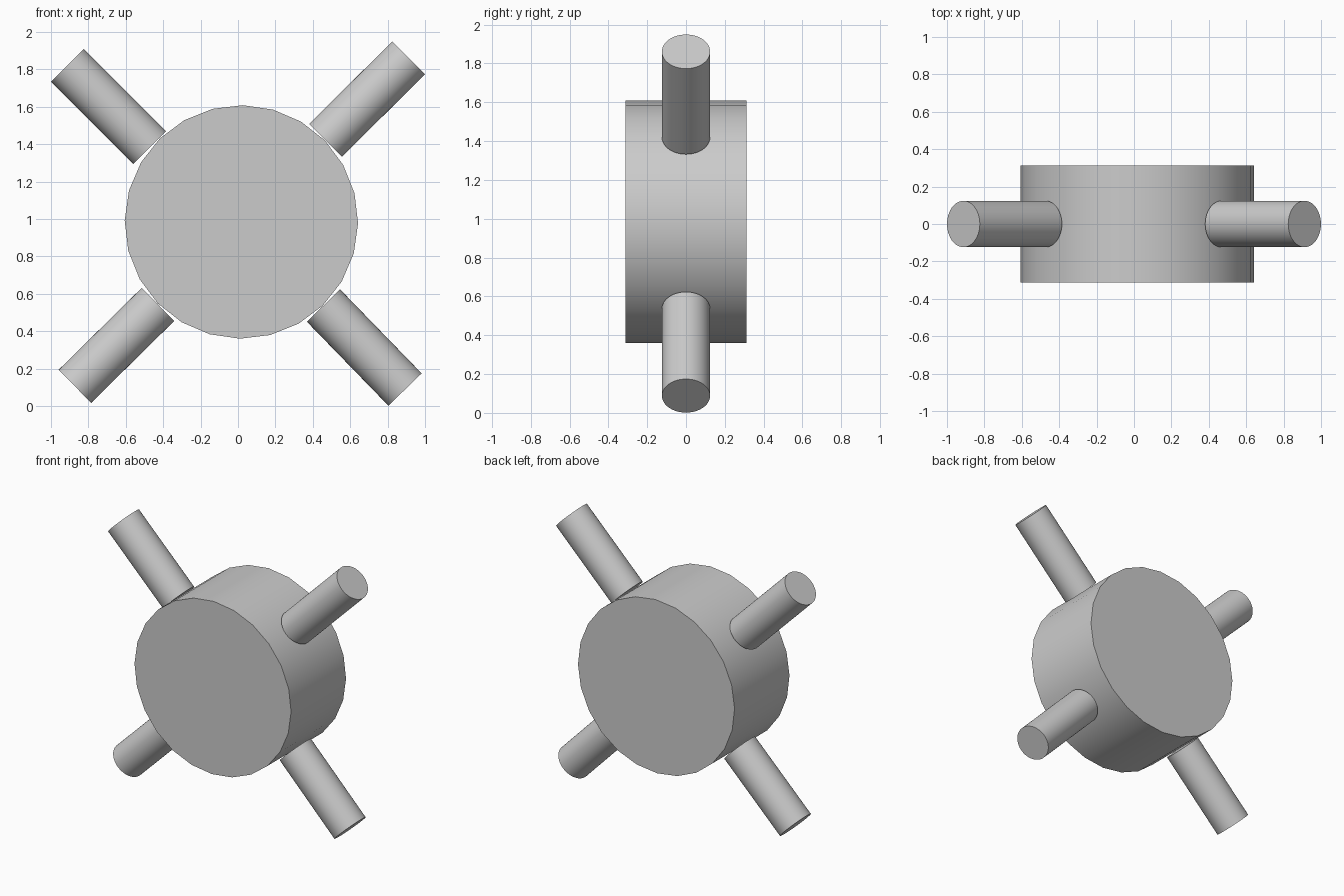
import bpy
import math
from mathutils import Vector

if "Cube" in bpy.data.objects:
    bpy.data.objects.remove(bpy.data.objects["Cube"])


def rod(name, start, end, radius, sides):
    """Capped cylinder between two points, smooth sides and sharp rims."""
    a, b = Vector(start), Vector(end)
    axis = b - a
    bpy.ops.mesh.primitive_cylinder_add(vertices=sides, radius=radius,
                                        depth=axis.length, location=(a + b) / 2)
    obj = bpy.context.object
    obj.name = name
    obj.rotation_euler = axis.to_track_quat('Z', 'Y').to_euler()
    bpy.ops.object.shade_smooth_by_angle(angle=math.radians(30))
    return obj


# Thick round hub, axis front to back, turned very slightly
bpy.ops.mesh.primitive_cylinder_add(vertices=24, radius=0.624, depth=0.625,
                                    location=(0.018, 0, 0.984),
                                    rotation=(math.radians(90), math.radians(0.7), 0))
hub = bpy.context.object
hub.name = "hub"
bpy.ops.object.shade_smooth_by_angle(angle=math.radians(30))

# Four diagonal pegs touching the rim: inner end, outer end (x, z)
pegs = {
    "upper_right_peg": ((0.468, 1.420), (0.912, 1.861)),
    "upper_left_peg": ((-0.473, 1.382), (-0.912, 1.821)),
    "lower_left_peg": ((-0.428, 0.543), (-0.872, 0.105)),
    "lower_right_peg": ((0.457, 0.537), (0.893, 0.088)),
}
for name, ((x0, z0), (x1, z1)) in pegs.items():
    rod(name, (x0, 0, z0), (x1, 0, z1), 0.124, 48)
